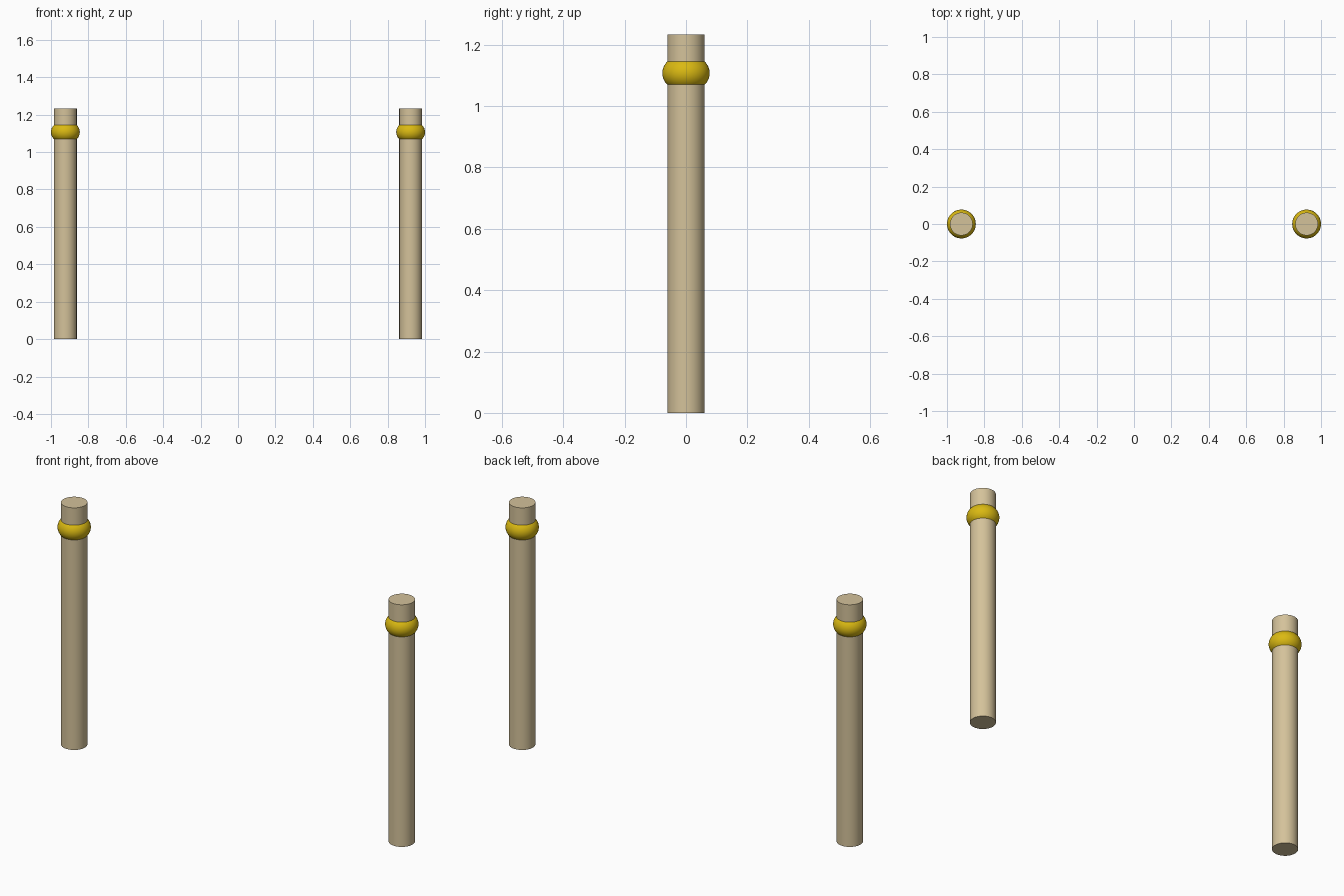
import bpy, bmesh, math

if "Cube" in bpy.data.objects:
    bpy.data.objects.remove(bpy.data.objects["Cube"])

POST_X, POST_R, POST_H = 0.923, 0.061, 1.233
RING_Z, RING_HALF, RING_R = 1.107, 0.0375, 0.077
SIDES = 48


def material(name, rgb):
    m = bpy.data.materials.new(name)
    m.diffuse_color = (*rgb, 1)
    m.use_nodes = True
    m.node_tree.nodes["Principled BSDF"].inputs["Base Color"].default_value = m.diffuse_color
    return m


wood = material("pale wood", (0.658, 0.539, 0.323))
gold = material("gold", (0.70, 0.485, 0.006))


def lathe(name, profile, x, mat):
    """Spin a closed (radius, z) outline around a vertical axis at x."""
    bm = bmesh.new()
    verts = [bm.verts.new((r, 0, z)) for r, z in profile]
    edges = [bm.edges.new((a, b)) for a, b in zip(verts, verts[1:])]
    bmesh.ops.spin(bm, geom=verts + edges, cent=(0, 0, 0), axis=(0, 0, 1),
                   angle=math.tau, steps=SIDES, use_merge=True)
    bmesh.ops.remove_doubles(bm, verts=bm.verts, dist=1e-5)
    bmesh.ops.recalc_face_normals(bm, faces=bm.faces)
    mesh = bpy.data.meshes.new(name)
    bm.to_mesh(mesh)
    bm.free()
    mesh.materials.append(mat)
    ob = bpy.data.objects.new(name, mesh)
    ob.location.x = x
    bpy.context.collection.objects.link(ob)
    bpy.ops.object.select_all(action='DESELECT')
    ob.select_set(True)
    bpy.context.view_layer.objects.active = ob
    bpy.ops.object.shade_smooth_by_angle(angle=math.radians(40))


# Rounded band outline: an arc that bulges out from the post surface
bulge = RING_R - POST_R
tube = (bulge ** 2 + RING_HALF ** 2) / (2 * bulge)
reach = math.asin(RING_HALF / tube)
arc = [(RING_R - tube + tube * math.cos(a), RING_Z + tube * math.sin(a))
       for a in (reach * (i / 8 - 1) for i in range(17))]
inner = POST_R - 0.004
band = [(inner, arc[0][1])] + arc + [(inner, arc[-1][1])]

post = [(0, 0), (POST_R, 0), (POST_R, POST_H), (0, POST_H)]

# A matching post and band on each side
for side, sx in (("left", -1), ("right", 1)):
    lathe(side + "_post", post, sx * POST_X, wood)
    lathe(side + "_band", band, sx * POST_X, gold)
